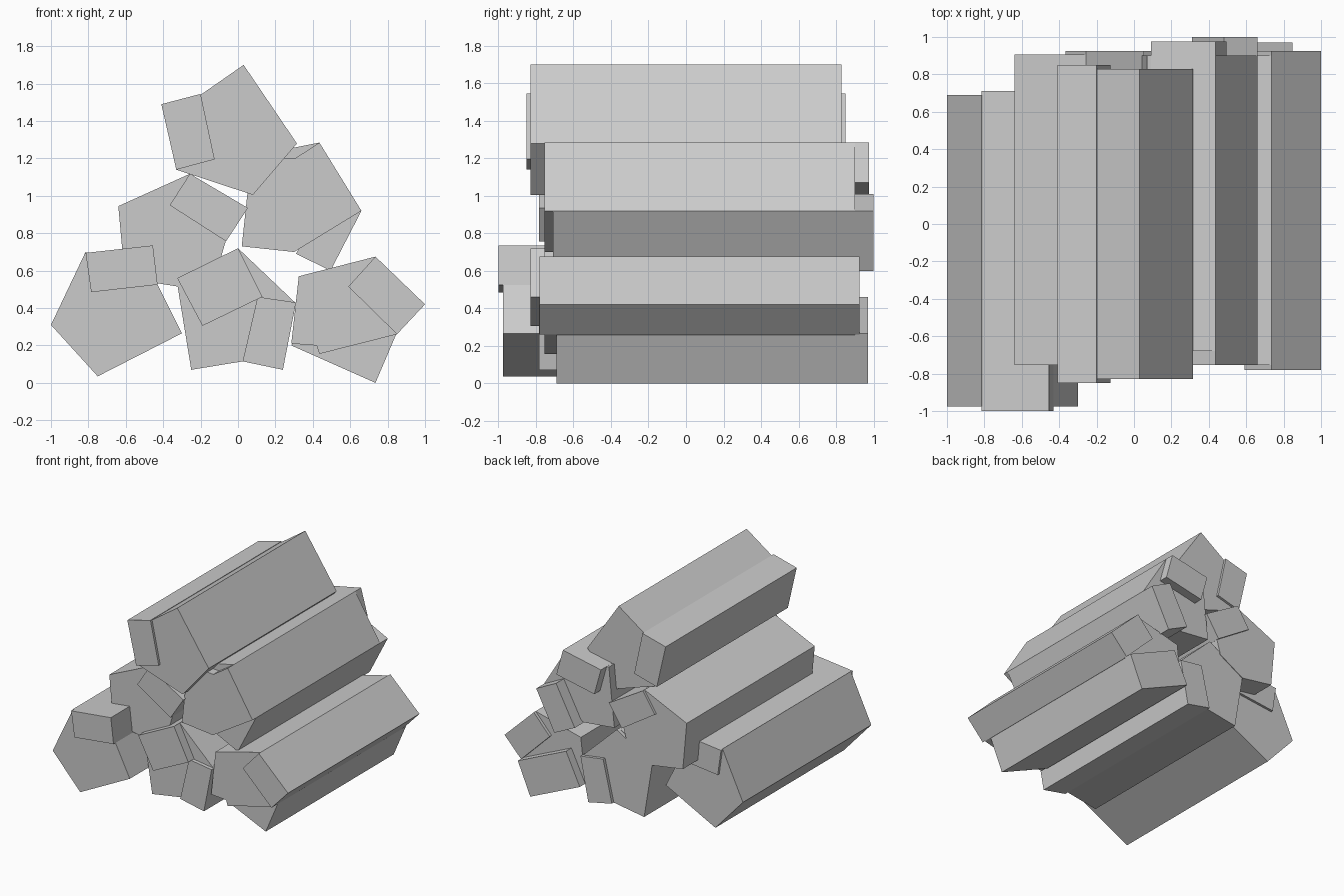
import bpy, bmesh


def prism(name, pts, y0, y1):
    """Extrude an (x, z) outline along y."""
    bm = bmesh.new()
    face = bm.faces.new([bm.verts.new((x, y0, z)) for x, z in pts])
    ext = bmesh.ops.extrude_face_region(bm, geom=[face])
    verts = [g for g in ext["geom"] if isinstance(g, bmesh.types.BMVert)]
    bmesh.ops.translate(bm, verts=verts, vec=(0, y1 - y0, 0))
    bmesh.ops.recalc_face_normals(bm, faces=bm.faces)
    me = bpy.data.meshes.new(name)
    bm.to_mesh(me)
    bm.free()
    ob = bpy.data.objects.new(name, me)
    bpy.context.collection.objects.link(ob)
    return ob


# top log and its bark slab
prism("top_log", [(.03, 1.70), (.315, 1.28), (.08, 1.005), (-.33, 1.14), (-.20, 1.54)], -.83, .83)
prism("top_slab", [(-.41, 1.49), (-.20, 1.545), (-.125, 1.195), (-.33, 1.14)], -.85, .85)

# upper right log with two slabs
prism("upper_right_log", [(.435, 1.285), (.66, .92), (.30, .70), (.02, .73), (.05, 1.01),
                          (.07, 1.215), (.305, 1.20)], -.755, .90)
prism("upper_right_top_slab", [(.09, 1.215), (.435, 1.285), (.495, 1.07), (.15, 1.0)], -.68, .975)
prism("upper_right_low_slab", [(.66, .92), (.495, .60), (.31, .69), (.48, 1.01)], -.71, 1.0)

# upper left log and slab
prism("upper_left_log", [(-.257, 1.118), (-.64, .945), (-.605, .56), (-.32, .515),
                         (-.10, .64), (-.065, .76), (.04, .93)], -.755, .905)
prism("upper_left_slab", [(-.365, .95), (-.257, 1.118), (.053, .935), (-.064, .757)], -.785, .925)

# bottom left log and slab
prism("bottom_left_log", [(-.815, .70), (-1, .31), (-.75, .035), (-.30, .265), (-.43, .525)], -.975, .69)
prism("bottom_left_slab", [(-.815, .695), (-.455, .735), (-.43, .525), (-.785, .485)], -1.0, .71)

# bottom middle log with two slabs
prism("bottom_middle_log", [(0, .72), (.305, .43), (.265, .20), (.025, .115), (-.25, .07), (-.325, .53)], -.755, .90)
prism("bottom_middle_top_slab", [(-.325, .56), (0, .72), (.13, .46), (-.19, .305)], -.83, .87)
prism("bottom_middle_side_slab", [(.105, .46), (.31, .43), (.24, .07), (.025, .115)], -.785, .925)

# bottom right log with two slabs
prism("bottom_right_log", [(.325, .57), (.735, .675), (.85, .26), (.435, .155), (.42, .20), (.285, .21)], -.755, .90)
prism("bottom_right_top_slab", [(.59, .515), (.735, .675), (1, .42), (.85, .26)], -.78, .925)
prism("bottom_right_low_slab", [(.735, 0), (.848, .265), (.41, .46), (.285, .20)], -.69, .97)
